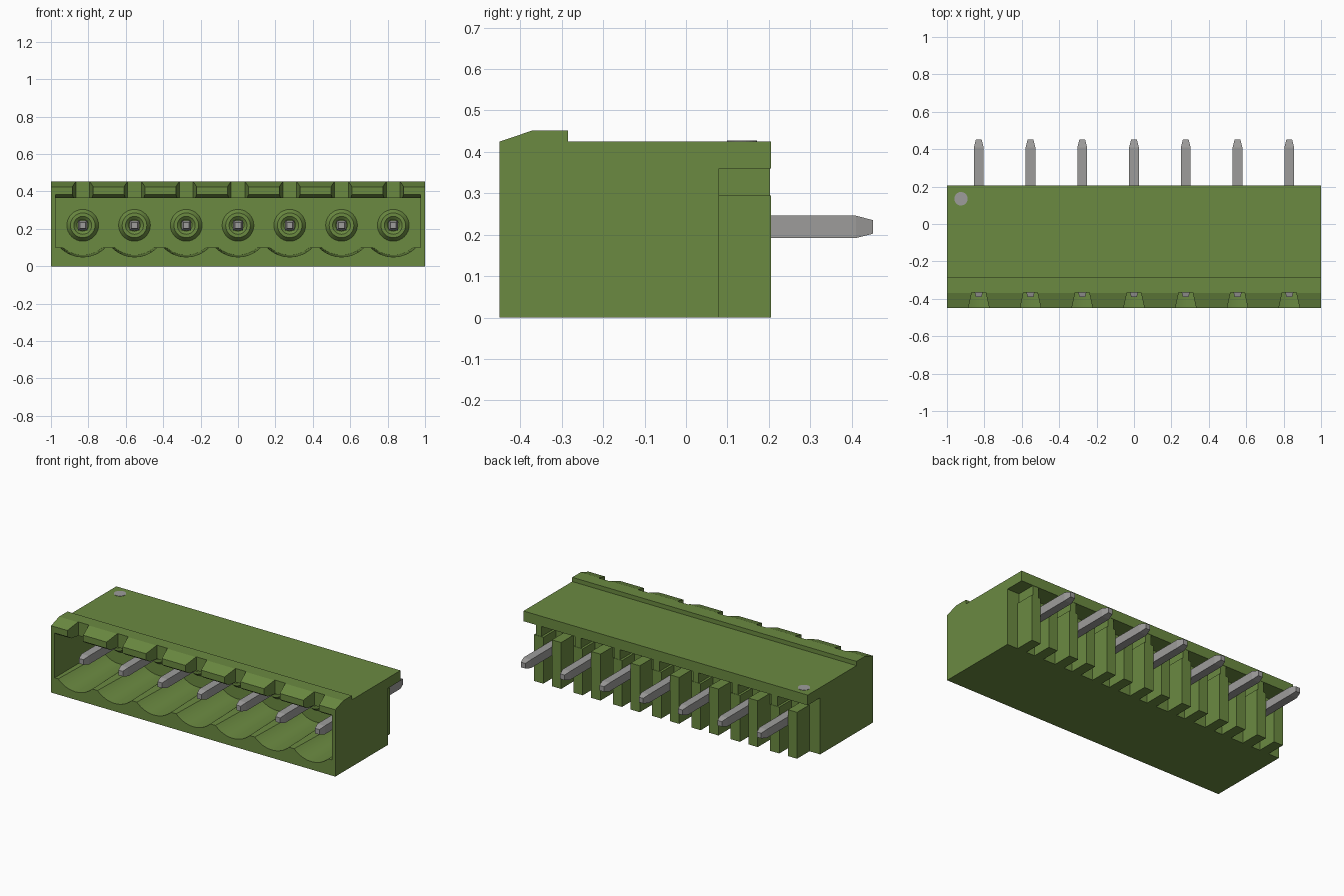
import bpy, bmesh, math
from mathutils import Vector

cube = bpy.data.objects.get("Cube")
if cube:
    bpy.data.objects.remove(cube, do_unlink=True)


def material(name, rgb):
    m = bpy.data.materials.new(name)
    m.use_nodes = True
    col = (*rgb, 1.0)
    m.diffuse_color = col
    bsdf = next(n for n in m.node_tree.nodes if n.type == 'BSDF_PRINCIPLED')
    bsdf.inputs["Base Color"].default_value = col
    return m


GREEN = material("green plastic", (0.147, 0.254, 0.053))
GREY = material("grey metal", (0.34, 0.335, 0.33))

PITCH = 0.2767
PIN_Z = 0.219
PIN_X = [(i - 3) * PITCH for i in range(7)]


def loft(name, rings, mat):
    """Closed solid through a list of equal-length rings of 3D points."""
    bm = bmesh.new()
    rows = [[bm.verts.new(p) for p in ring] for ring in rings]
    n = len(rows[0])
    for a, b in zip(rows, rows[1:]):
        for i in range(n):
            j = (i + 1) % n
            bm.faces.new((a[i], a[j], b[j], b[i]))
    bm.faces.new(rows[0])
    bm.faces.new(rows[-1][::-1])
    bmesh.ops.recalc_face_normals(bm, faces=bm.faces[:])
    me = bpy.data.meshes.new(name)
    bm.to_mesh(me)
    bm.free()
    me.materials.append(mat)
    ob = bpy.data.objects.new(name, me)
    bpy.context.collection.objects.link(ob)
    return ob


def prism_x(name, profile, x0, x1, mat=GREEN):
    return loft(name, [[(x, y, z) for y, z in profile] for x in (x0, x1)], mat)


def box(name, x0, x1, y0, y1, z0, z1, mat=GREEN):
    return prism_x(name, [(y0, z0), (y1, z0), (y1, z1), (y0, z1)], x0, x1, mat)


def cut(target, cutter):
    mod = target.modifiers.new("cut", 'BOOLEAN')
    mod.operation = 'DIFFERENCE'
    mod.solver = 'EXACT'
    mod.object = cutter
    dg = bpy.context.evaluated_depsgraph_get()
    me = bpy.data.meshes.new_from_object(target.evaluated_get(dg))
    target.modifiers.clear()
    target.data = me
    bpy.data.objects.remove(cutter, do_unlink=True)


def smooth(ob, angle):
    bpy.ops.object.select_all(action='DESELECT')
    ob.select_set(True)
    bpy.context.view_layer.objects.active = ob
    bpy.ops.object.shade_smooth_by_angle(angle=math.radians(angle))


# Housing block with raised front lip
housing = prism_x("housing", [(-0.45, 0), (0.205, 0), (0.205, 0.425), (-0.285, 0.425),
                              (-0.285, 0.452), (-0.37, 0.452), (-0.45, 0.425)], -1, 1)


# Front cavity with a scalloped floor, one arc under each pin
def cavity_ring(y, r):
    pts = [(-0.975, y, 0.365), (-0.975, y, 0.1)]
    half = math.acos(0.12 / r)
    for px in PIN_X:
        for k in range(17):
            a = half * (k / 8 - 1)
            pts.append((px + r * math.sin(a), y, 0.22 - r * math.cos(a)))
    return pts + [(0.975, y, 0.1), (0.975, y, 0.365)]


cut(housing, loft("cavity_cutter", [cavity_ring(-0.46, 0.17), cavity_ring(-0.01, 0.16)], GREEN))

# Chamfer under the front edge of the roof
cut(housing, prism_x("chamfer_cutter", [(-0.48, 0.3), (-0.42, 0.3), (-0.42, 0.365),
                                        (-0.45, 0.385), (-0.48, 0.405)], -0.975, 0.975))

# Tapered notches through the lip above each pin
for px in PIN_X:
    outline = [(-0.058, -0.46), (0.058, -0.46), (0.037, -0.365), (-0.037, -0.365)]
    cut(housing, loft("notch_cutter", [[(px + x, y, z) for x, y in outline]
                                       for z in (0.33, 0.5)], GREEN))

# Rear recess below the overhanging top slab
cut(housing, box("recess_cutter", -1.1, 1.1, 0.08, 0.3, -0.1, 0.36))
smooth(housing, 12)

for i, px in enumerate(PIN_X, 1):
    # Pair of rear fins that straddle the pin, with a narrow web up to the slab
    for side, s in (("left", 1), ("right", -1)):
        a, b = sorted((px + s * 0.03, px + s * 0.095))
        box(f"{side}_fin_{i}", a, b, 0.08, 0.205, 0, 0.295)
    box(f"fin_web_{i}", px + 0.045, px + 0.085, 0.08, 0.203, 0.295, 0.36)

    # Conical collar around the pin with a dished centre
    rings = []
    for y, r in ((-0.01, 0.085), (-0.035, 0.066), (-0.035, 0.048), (-0.022, 0.032)):
        rings.append([(px + r * math.cos(t * math.tau / 32), y,
                       PIN_Z + r * math.sin(t * math.tau / 32)) for t in range(32)])
    smooth(loft(f"pin_collar_{i}", rings, GREEN), 20)

    # Square pin with tapered ends
    rings = []
    for y, k in ((-0.39, 0.6), (-0.35, 1), (0.41, 1), (0.452, 0.6)):
        rings.append([(px + sx * 0.026 * k, y, PIN_Z + sz * 0.027 * k)
                      for sx, sz in ((-1, -1), (1, -1), (1, 1), (-1, 1))])
    loft(f"pin_{i}", rings, GREY)

# Round marker for the first pin
loft("marker_dot", [[(-0.925 + 0.036 * math.cos(t * math.tau / 24),
                      0.135 + 0.036 * math.sin(t * math.tau / 24), z) for t in range(24)]
                    for z in (0.423, 0.427)], GREY)
